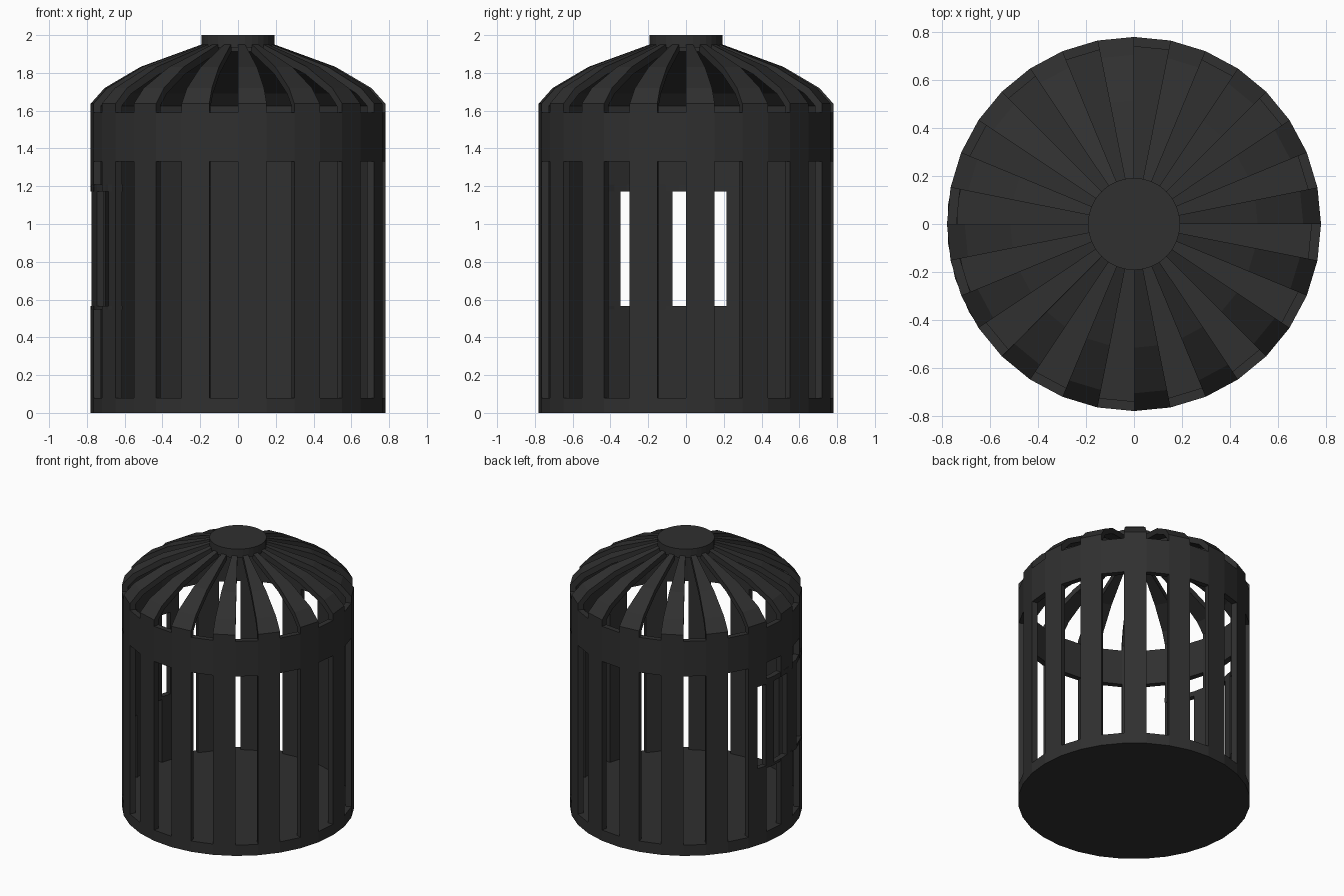
import bpy, bmesh, math

if "Cube" in bpy.data.objects:
    bpy.data.objects.remove(bpy.data.objects["Cube"])

STEP = 11.25            # 32-sided cage
R, RI = 0.78, 0.74      # outer and inner wall radius

mat = bpy.data.materials.new("charcoal")
mat.diffuse_color = (0.029, 0.029, 0.029, 1)
mat.use_nodes = True
mat.node_tree.nodes["Principled BSDF"].inputs["Base Color"].default_value = mat.diffuse_color


def on_wall(a, shift=0.0):
    """Radius factor that keeps a point on the flat side of the 32-gon."""
    d = (a - shift) % STEP - STEP / 2
    return math.cos(math.radians(STEP / 2)) / math.cos(math.radians(d))


def sweep(bm, profile, angles, shift=0.0, closed=False):
    """Turn a closed (radius, z) profile through the given angles."""
    rings = []
    for a in angles:
        f, t = on_wall(a, shift), math.radians(a)
        rings.append([bm.verts.new((r * f * math.cos(t), r * f * math.sin(t), z))
                      for r, z in profile])
    n = len(profile)
    pairs = list(zip(rings, rings[1:]))
    if closed:
        pairs.append((rings[-1], rings[0]))
    for p, q in pairs:
        for i in range(n):
            j = (i + 1) % n
            bm.faces.new((p[i], q[i], q[j], p[j]))
    if not closed:
        bm.faces.new(rings[0])
        bm.faces.new(rings[-1][::-1])


def finish(name, bm):
    bmesh.ops.recalc_face_normals(bm, faces=bm.faces[:])
    me = bpy.data.meshes.new(name)
    bm.to_mesh(me)
    bm.free()
    me.materials.append(mat)
    ob = bpy.data.objects.new(name, me)
    bpy.context.collection.objects.link(ob)


def wall(z0, z1):
    return [(RI, z0), (R, z0), (R, z1), (RI, z1)]


def disc(name, r, z0, z1):
    bm = bmesh.new()
    rings = [[bm.verts.new((r * math.cos(math.radians(i * STEP)),
                            r * math.sin(math.radians(i * STEP)), z))
              for i in range(32)] for z in (z0, z1)]
    bm.faces.new(rings[0])
    bm.faces.new(rings[1])
    for i in range(32):
        j = (i + 1) % 32
        bm.faces.new((rings[0][i], rings[0][j], rings[1][j], rings[1][i]))
    finish(name, bm)


# Solid floor and top cap
disc("floor", R, 0, 0.08)
disc("top_cap", 0.192, 1.935, 2.0)

# Upper band
bm = bmesh.new()
sweep(bm, wall(1.33, 1.59), [i * STEP for i in range(32)], closed=True)
finish("upper_band", bm)

# Upright bars; three are cut by the door opening on the left side
LOW, HIGH = 0.567, 1.172
kept = {7: (157.5, 163.125), 8: None, 9: (208.125, 213.75)}
bm = bmesh.new()
for k in range(16):
    full = (k * 2 * STEP, k * 2 * STEP + STEP)
    if k not in kept:
        sweep(bm, wall(0.08, 1.33), full)
        continue
    sweep(bm, wall(0.08, LOW), full)
    sweep(bm, wall(HIGH, 1.33), full)
    if kept[k]:
        sweep(bm, wall(LOW, HIGH), kept[k])
finish("upright_bars", bm)

# Door, slid half a side round the wall: two rails and its bars
HALF = STEP / 2
bm = bmesh.new()
rail = [168.75, 174.375, 185.625, 196.875, 208.125, 213.75]
for z0, z1 in ((0.548, LOW), (HIGH, 1.208)):
    sweep(bm, wall(z0, z1), rail, HALF)
for span in ((168.75, 174.375), (185.625, 196.875)):
    sweep(bm, wall(LOW, HIGH), span, HALF)
finish("door", bm)

# Domed roof bars
roof = [(0.78, 1.59), (0.78, 1.637), (0.706, 1.72), (0.516, 1.832), (0.18, 1.955),
        (0.18, 1.912), (0.50, 1.795), (0.68, 1.69), (0.74, 1.625), (0.74, 1.59)]
bm = bmesh.new()
for k in range(16):
    sweep(bm, roof, (k * 2 * STEP, k * 2 * STEP + STEP))
finish("roof_bars", bm)
